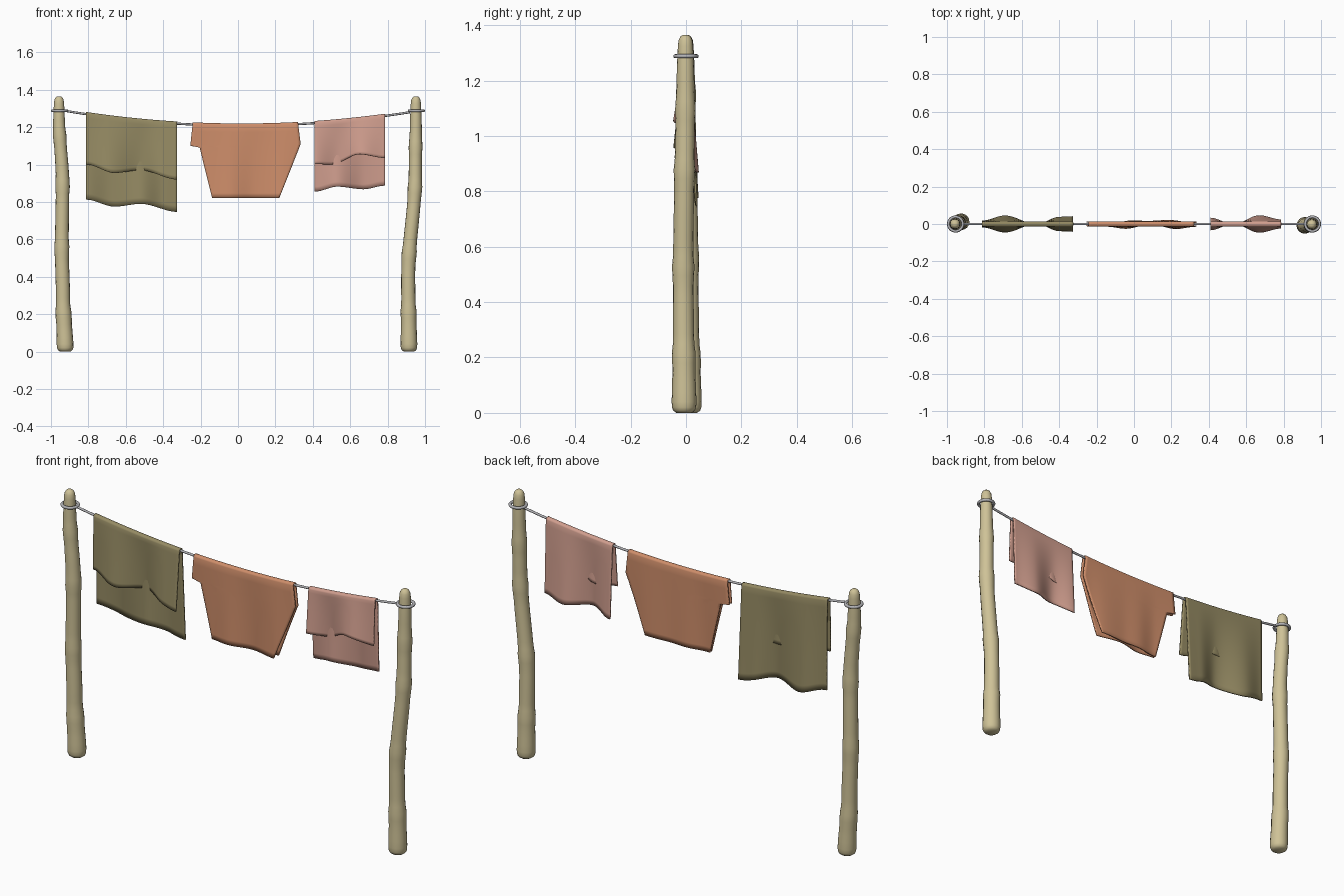
import bpy, bmesh, math
from mathutils import Vector

if "Cube" in bpy.data.objects:
    bpy.data.objects.remove(bpy.data.objects["Cube"])


def material(name, colour):
    m = bpy.data.materials.new(name)
    m.use_nodes = True
    m.diffuse_color = (*colour, 1)
    m.node_tree.nodes["Principled BSDF"].inputs["Base Color"].default_value = (*colour, 1)
    return m


wood = material("pale wood", (0.62, 0.54, 0.31))
cord = material("grey cord", (0.45, 0.45, 0.47))
olive = material("olive cloth", (0.30, 0.255, 0.125))
orange = material("orange cloth", (0.62, 0.27, 0.145))
pink = material("pink cloth", (0.63, 0.34, 0.27))


def ease(points, v, smooth=True):
    """Interpolate a list of (position, value) pairs."""
    if v <= points[0][0]:
        return points[0][1]
    for (a, p), (b, q) in zip(points, points[1:]):
        if v <= b:
            f = (v - a) / (b - a)
            if smooth:
                f = f * f * (3 - 2 * f)
            return p + (q - p) * f
    return points[-1][1]


def skin(name, rows, mat, wrap=False):
    """Mesh a list of equal-length vertex rows; wrap closes each row and caps the ends."""
    bm = bmesh.new()
    grid = [[bm.verts.new(co) for co in row] for row in rows]
    n = len(grid[0])
    for lo, hi in zip(grid, grid[1:]):
        for i in range(n if wrap else n - 1):
            j = (i + 1) % n
            bm.faces.new((lo[i], lo[j], hi[j], hi[i]))
    if wrap:
        bm.faces.new(grid[0][::-1])
        bm.faces.new(grid[-1])
    bmesh.ops.recalc_face_normals(bm, faces=bm.faces)
    mesh = bpy.data.meshes.new(name)
    bm.to_mesh(mesh)
    bm.free()
    mesh.materials.append(mat)
    obj = bpy.data.objects.new(name, mesh)
    bpy.context.collection.objects.link(obj)
    return finish(obj)


def finish(obj):
    bpy.ops.object.select_all(action='DESELECT')
    bpy.context.view_layer.objects.active = obj
    obj.select_set(True)
    bpy.ops.object.shade_smooth_by_angle(angle=math.radians(50))
    return obj


# Poles: crooked trunks with swollen knots and rounded ends
def pole(name, xs, ys, knots):
    radius = [(0, 0.046), (0.1, 0.043), (0.25, 0.038), (1.0, 0.035), (1.25, 0.031), (1.33, 0.027)]
    levels = [0, 0.008, 0.02, 0.04] + [0.04 + 0.035 * i for i in range(1, 37)]
    levels += [1.325, 1.345, 1.358, 1.365]
    ends = {0: 0.6, 0.008: 0.85, 0.02: 0.96, 1.345: 0.92, 1.358: 0.7, 1.365: 0.35}
    rows = []
    for z in levels:
        r = ease(radius, z, False) * ends.get(z, 1)
        r += sum(0.004 * math.exp(-((z - k) / 0.03) ** 2) for k in knots)
        cx, cy = ease(xs, z), ease(ys, z)
        rows.append([(cx + r * math.cos(a), cy + r * math.sin(a), z)
                     for a in (math.tau * i / 16 for i in range(16))])
    return skin(name, rows, wood, wrap=True)


pole("right_pole",
     [(0, -0.924), (0.3, -0.936), (0.55, -0.942), (0.9, -0.938), (1.25, -0.957)],
     [(0, 0.012), (0.5, 0.008), (1.2, 0.0)], [0.2, 0.55, 0.89, 1.15])
pole("left_pole",
     [(0, 0.914), (0.4, 0.91), (0.95, 0.948), (1.25, 0.951)],
     [(0, -0.007), (0.5, -0.01), (1.2, -0.002)], [0.21, 0.52, 0.87, 1.1])


# Cord: sagging line with a loop around each pole
def sag(x):
    return 1.208 + 0.08 * ((x - 0.02) / 0.95) ** 2


curve = bpy.data.curves.new("clothes_line", 'CURVE')
curve.dimensions = '3D'
curve.bevel_depth = 0.006
curve.bevel_resolution = 2
curve.use_fill_caps = True
spline = curve.splines.new('POLY')
spline.points.add(40)
for i, p in enumerate(spline.points):
    x = -0.92 + 1.84 * i / 40
    p.co = (x, 0, sag(x), 1)
curve.materials.append(cord)
bpy.context.collection.objects.link(bpy.data.objects.new("clothes_line", curve))

for side, x in (("right", -0.954), ("left", 0.954)):
    bpy.ops.mesh.primitive_torus_add(major_radius=0.0385, minor_radius=0.0075, major_segments=28,
                                     minor_segments=8, location=(x, 0, 1.288))
    ring = bpy.context.object
    ring.name = side + "_cord_loop"
    ring.data.materials.append(cord)
    finish(ring)


# Cloths: sheets folded over the cord, with a front and a back panel
def cloth(name, mat, left, right, front, back, belly, heights, sway=0.0):
    fold, columns = 0.011, 36

    def point(u, t, side, bottom):
        x = ease(left, t, False) * (1 - u) + ease(right, t, False) * u
        z = sag(x) * (1 - t) + ease(bottom, x) * t
        y = side * (fold + ease(belly, x) * t) + sway * t * math.sin(x * 17)
        return Vector((x, y, z))

    us = [i / columns for i in range(columns + 1)]
    rows = [[point(u, t, -1, front) for u in us] for t in reversed(heights)]
    for k in range(1, 6):
        a = math.pi * k / 6
        rows.append([point(u, 0, 0, back) + Vector((0, -fold * math.cos(a), 0.008 * math.sin(a)))
                     for u in us])
    rows += [[point(u, t, 1, back) for u in us] for t in heights]
    obj = skin(name, rows, mat)
    solid = obj.modifiers.new("thickness", 'SOLIDIFY')
    solid.thickness = 0.007
    solid.offset = 0
    return obj


even = [i / 14 for i in range(15)]

cloth("olive_blanket", olive, [(0, -0.812)], [(0, -0.325)],
      front=[(-0.81, 1.0), (-0.66, 0.955), (-0.52, 0.97), (-0.325, 0.92)],
      back=[(-0.81, 0.812), (-0.66, 0.775), (-0.52, 0.79), (-0.325, 0.747)],
      belly=[(-0.81, 0.004), (-0.69, 0.031), (-0.52, -0.017), (-0.4, 0.024), (-0.325, 0.027)],
      heights=even)

cloth("pink_towel", pink, [(0, 0.41)], [(0, 0.787)],
      front=[(0.41, 1.003), (0.5, 1.0), (0.65, 1.055), (0.787, 1.035)],
      back=[(0.41, 0.855), (0.53, 0.882), (0.67, 0.868), (0.787, 0.887)],
      belly=[(0.41, 0.019), (0.53, -0.017), (0.67, 0.032), (0.787, 0.01)],
      heights=even)

# Shirt: stubby sleeve on one side, tapering to a straight hem
hem = [(0, 0.82)]
cloth("orange_shirt", orange,
      [(0, -0.243), (0.29, -0.255), (0.31, -0.205), (1, -0.138)],
      [(0, 0.322), (0.27, 0.335), (1, 0.22)],
      front=hem, back=hem,
      belly=[(-0.26, -0.006), (-0.13, -0.005), (-0.03, 0.007), (0.08, -0.005),
             (0.22, 0.009), (0.335, -0.004)],
      heights=[0, 0.09, 0.18, 0.27, 0.29, 0.31] + [0.31 + 0.069 * i for i in range(1, 11)],
      sway=0.007)
